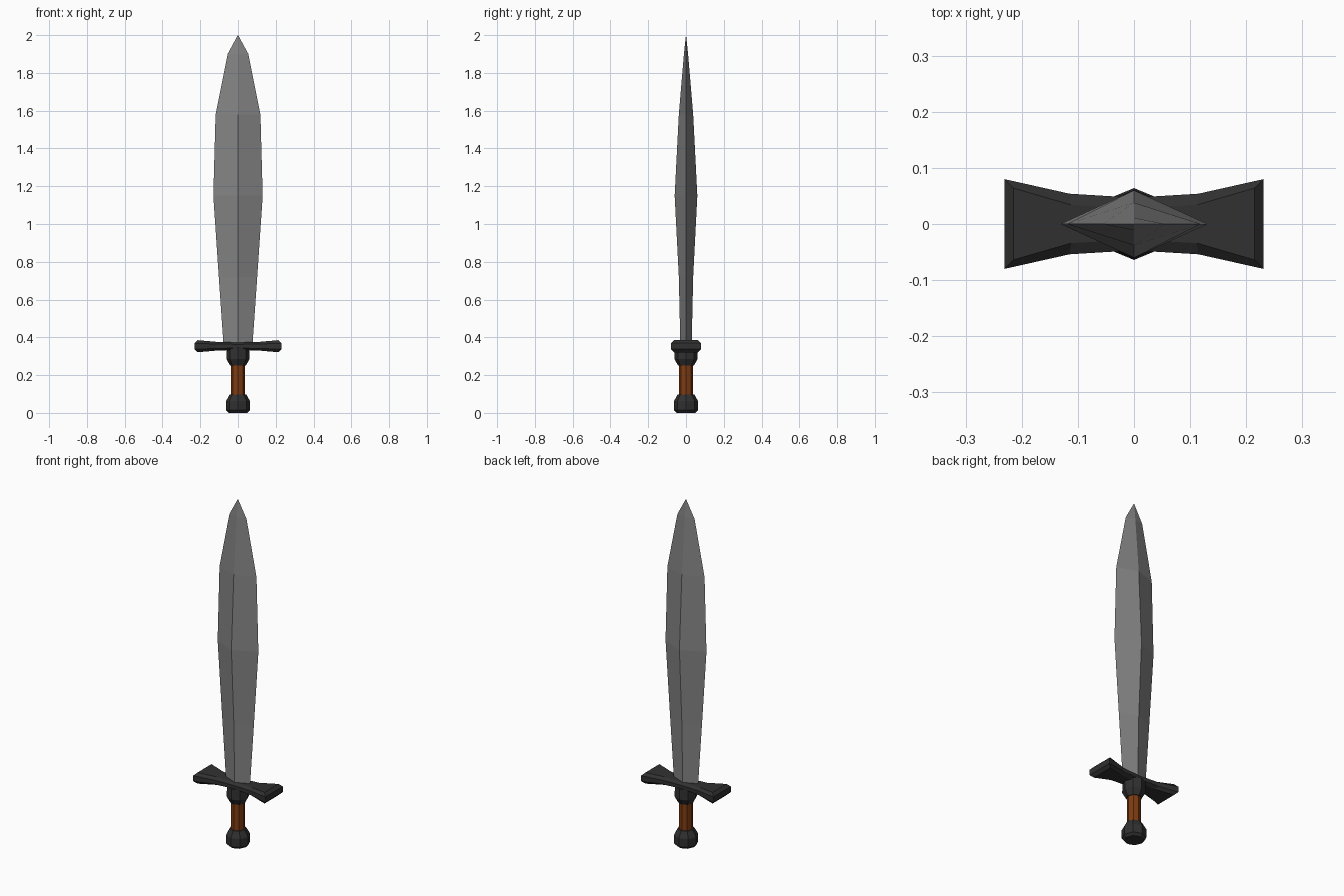
import bpy, math

if "Cube" in bpy.data.objects:
    bpy.data.objects.remove(bpy.data.objects["Cube"])


def material(name, rgb):
    m = bpy.data.materials.new(name)
    m.diffuse_color = (*rgb, 1)
    m.use_nodes = True
    m.node_tree.nodes["Principled BSDF"].inputs["Base Color"].default_value = m.diffuse_color
    return m


steel = material("steel grey", (0.23, 0.23, 0.23))
iron = material("dark iron", (0.03, 0.03, 0.03))
leather = material("brown leather", (0.21, 0.045, 0.006))


def loft(name, rings, mat):
    """Join equal-sized rings of points with quads and cap both ends."""
    n = len(rings[0])
    verts = [p for r in rings for p in r]
    faces = []
    for k in range(len(rings) - 1):
        for i in range(n):
            j = (i + 1) % n
            faces.append((k * n + i, k * n + j, (k + 1) * n + j, (k + 1) * n + i))
    faces.append(tuple(reversed(range(n))))
    faces.append(tuple(range(len(verts) - n, len(verts))))
    mesh = bpy.data.meshes.new(name)
    mesh.from_pydata(verts, [], faces)
    mesh.materials.append(mat)
    ob = bpy.data.objects.new(name, mesh)
    bpy.context.collection.objects.link(ob)
    return ob


def turned(name, profile, mat, sides=8):
    """Faceted round part from (radius, z) pairs."""
    angles = [2 * math.pi * i / sides for i in range(sides)]
    return loft(name, [[(r * math.cos(a), r * math.sin(a), z) for a in angles]
                       for r, z in profile], mat)


# Blade: diamond sections (z, half width, half depth)
sections = [(0.36, 0.077, 0.030), (0.72, 0.102, 0.038), (1.15, 0.131, 0.060),
            (1.58, 0.119, 0.038), (1.90, 0.055, 0.011), (2.00, 0.0008, 0.0004)]
loft("blade", [[(w, 0, z), (0, d, z), (-w, 0, z), (0, -d, z)]
               for z, w, d in sections], steel)

# Crossguard: flared plan with bevelled rims
# (outer x, outer y, inner x, inner y, half height)
half = [(0.231, 0.080, 0.215, 0.064, 0.032),
        (0.115, 0.054, 0.112, 0.034, 0.023),
        (0.0, 0.047, 0.0, 0.028, 0.020)]
stations = [(1, s) for s in half] + [(-1, s) for s in half[1::-1]]
zc = 0.353
rings = []
for side, (ox, oy, ix, iy, h) in stations:
    e = h * 0.5
    ox, ix = side * ox, side * ix
    rings.append([(ix, iy, zc + h), (ox, oy, zc + e), (ox, oy, zc - e), (ix, iy, zc - h),
                  (ix, -iy, zc - h), (ox, -oy, zc - e), (ox, -oy, zc + e), (ix, -iy, zc + h)])
guard = loft("crossguard", rings, iron)

# Replace each folded end cap with top bevel, flat end and bottom bevel
import bmesh
bm = bmesh.new()
bm.from_mesh(guard.data)
for f in [f for f in bm.faces if len(f.verts) == 8]:
    bm.faces.remove(f)
bm.verts.ensure_lookup_table()
for base in (0, 32):
    for quad in ((0, 1, 6, 7), (1, 2, 5, 6), (2, 3, 4, 5)):
        bm.faces.new([bm.verts[base + i] for i in quad])
bmesh.ops.recalc_face_normals(bm, faces=bm.faces)
bm.to_mesh(guard.data)
bm.free()

# Handle parts
turned("collar", [(0.059, 0.345), (0.061, 0.285), (0.042, 0.25)], iron)
turned("grip", [(0.037, 0.255), (0.037, 0.09)], leather)
turned("pommel", [(0.044, 0.098), (0.064, 0.062), (0.064, 0.014), (0.050, 0.0)], iron)

# Consistent outward normals on the lofted parts
for ob in bpy.context.collection.objects:
    bm = bmesh.new()
    bm.from_mesh(ob.data)
    bmesh.ops.recalc_face_normals(bm, faces=bm.faces)
    bm.to_mesh(ob.data)
    bm.free()
